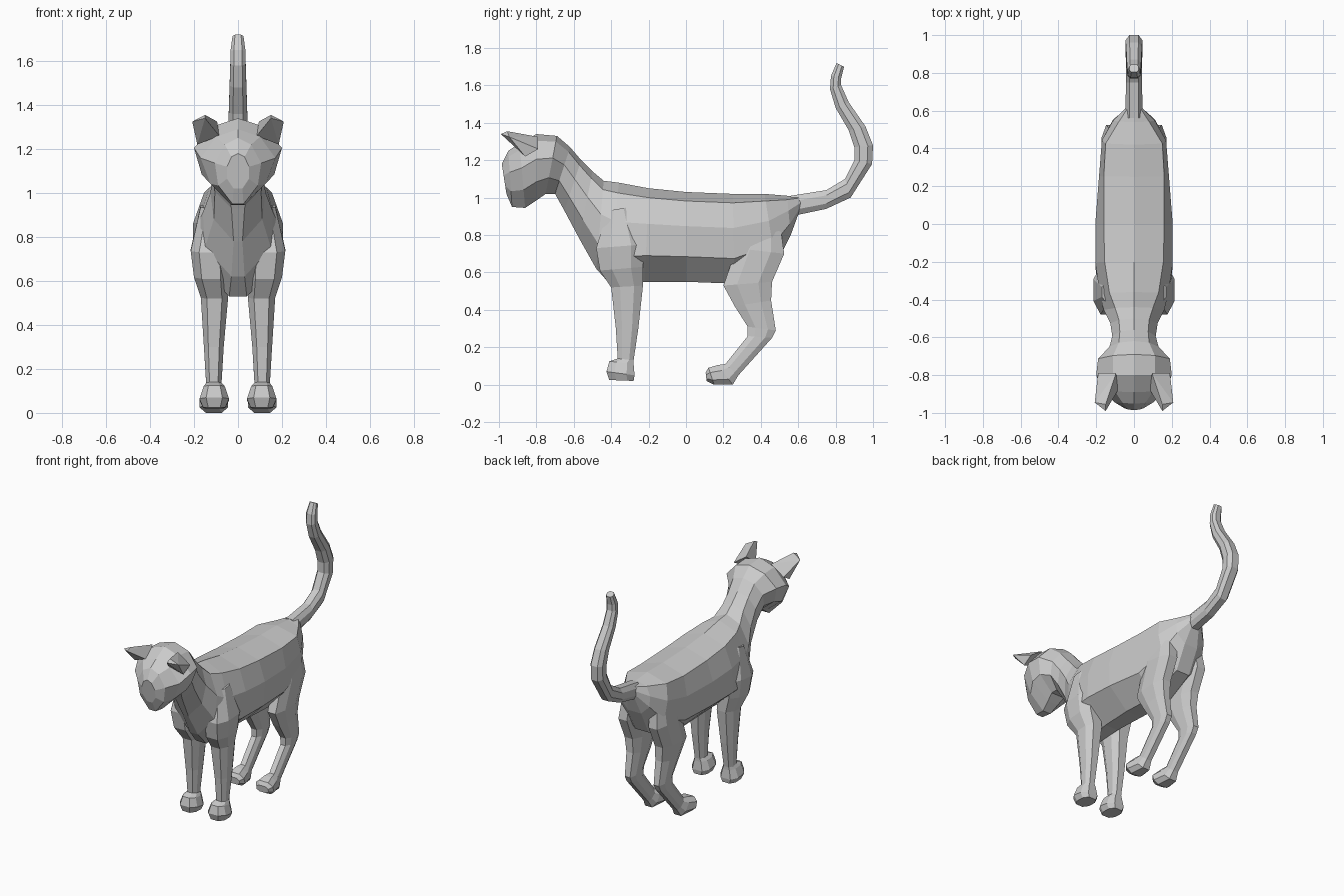
import bpy
import bmesh
from mathutils import Vector

default_cube = bpy.data.objects.get("Cube")
if default_cube:
    bpy.data.objects.remove(default_cube, do_unlink=True)

# One plain grey for the whole animal
GREY = (0.6, 0.6, 0.6, 1.0)
grey_fur = bpy.data.materials.new("grey_fur")
grey_fur.use_nodes = True
grey_fur.diffuse_color = GREY
grey_fur.node_tree.nodes["Principled BSDF"].inputs["Base Color"].default_value = GREY


def finish(name, mesh_builder):
    """Turn a bmesh into a flat-shaded object with outward normals."""
    bmesh.ops.remove_doubles(mesh_builder, verts=mesh_builder.verts, dist=0.001)
    bmesh.ops.recalc_face_normals(mesh_builder, faces=mesh_builder.faces)
    mesh = bpy.data.meshes.new(name)
    mesh_builder.to_mesh(mesh)
    mesh_builder.free()
    mesh.materials.append(grey_fur)
    obj = bpy.data.objects.new(name, mesh)
    bpy.context.collection.objects.link(obj)
    return obj


def ring(mesh_builder, start, end, heights, widths, centre_x):
    """Closed cross-section, symmetric about centre_x, running from start to end."""
    halves = []
    for sign in (1, -1):
        half = []
        for height, width in zip(heights, widths):
            y, z = start.lerp(end, height)
            half.append(mesh_builder.verts.new((centre_x + sign * width, y, z)))
        halves.append(half)
    return halves[0] + halves[1][::-1]


def loft(name, sections, heights):
    """Skin a list of (start, end, widths, centre_x) cross-sections and cap the ends."""
    mesh_builder = bmesh.new()
    rings = [ring(mesh_builder, Vector(start), Vector(end), heights, widths, centre_x)
             for start, end, widths, centre_x in sections]
    for lower, upper in zip(rings, rings[1:]):
        count = len(lower)
        for i in range(count):
            j = (i + 1) % count
            mesh_builder.faces.new((lower[i], lower[j], upper[j], upper[i]))
    mesh_builder.faces.new(rings[0])
    mesh_builder.faces.new(rings[-1])
    return finish(name, mesh_builder)


# Body, neck and head: top y, top z, bottom y, bottom z, then four half widths downwards
trunk_rows = [
    (.62, 1.01, .60, .91, .03, .045, .045, .03),
    (.54, 1.01, .56, .80, .08, .11, .11, .05),
    (.42, 1.02, .48, .64, .15, .17, .16, .05),
    (.25, 1.02, .26, .54, .16, .185, .175, .06),
    (.0, 1.03, .0, .55, .16, .205, .2, .06),
    (-.2, 1.05, -.22, .55, .155, .205, .205, .05),
    (-.36, 1.08, -.40, .53, .13, .18, .19, .04),
    (-.44, 1.09, -.48, .62, .10, .16, .15, .03),
    (-.5, 1.14, -.57, .78, .08, .125, .11, .02),
    (-.56, 1.2, -.65, .93, .075, .115, .105, .03),
    (-.62, 1.27, -.70, 1.02, .08, .13, .12, .05),
    (-.69, 1.33, -.75, 1.02, .11, .19, .16, .05),
    (-.8, 1.34, -.8, .985, .11, .2, .165, .04),
    (-.89, 1.29, -.86, .945, .10, .17, .125, .03),
    (-.95, 1.25, -.93, .95, .06, .105, .09, .025),
    (-.985, 1.18, -.96, 1.02, .03, .05, .05, .02),
]
loft("body_and_head",
     [(row[0:2], row[2:4], (0,) + row[4:], 0) for row in trunk_rows],
     (0, .1, .38, .72, 1))

# Eight-sided limbs share one rounded profile
LIMB_HEIGHTS = (0, .28, .72, 1)
LIMB_PROFILE = (.55, 1, 1, .55)


def limb(name, rows, side):
    """Rows hold front y, front z, back y, back z, centre x and half width."""
    sections = []
    for front_y, front_z, back_y, back_z, centre_x, width in rows:
        widths = [width * factor for factor in LIMB_PROFILE]
        sections.append(((front_y, front_z), (back_y, back_z), widths, side * centre_x))
    return loft(name, sections, LIMB_HEIGHTS)


# Tail: inner edge and outer edge of the curve
tail_rows = [
    (.56, 1.01, .56, .90, 0, .045),
    (.75, 1.04, .75, .94, 0, .043),
    (.85, 1.10, .88, 1.0, 0, .043),
    (.9, 1.2, .995, 1.18, 0, .045),
    (.9, 1.27, 1.0, 1.28, 0, .045),
    (.87, 1.36, .96, 1.38, 0, .042),
    (.8, 1.48, .87, 1.51, 0, .038),
    (.77, 1.58, .83, 1.6, 0, .035),
    (.775, 1.65, .83, 1.64, 0, .034),
    (.805, 1.72, .845, 1.7, 0, .025),
]
limb("tail", tail_rows, 1)

# Front leg from the shoulder down to the paw
front_rows = [
    (-.42, .93, -.30, .95, .11, .06),
    (-.48, .73, -.22, .75, .13, .085),
    (-.46, .61, -.23, .63, .122, .078),
    (-.40, .52, -.23, .53, .107, .062),
    (-.375, .3, -.255, .3, .11, .045),
    (-.365, .14, -.28, .13, .11, .035),
    (-.41, .125, -.28, .11, .108, .048),
    (-.425, .07, -.275, .05, .108, .067),
    (-.41, .025, -.28, .02, .108, .05),
]

# Hind leg from the thigh through the hock to the paw
hind_rows = [
    (.34, .92, .5, .88, .10, .05),
    (.27, .73, .525, .7, .115, .058),
    (.2, .53, .46, .55, .115, .054),
    (.26, .42, .455, .45, .11, .045),
    (.33, .31, .48, .29, .11, .036),
    (.33, .26, .46, .25, .11, .034),
    (.21, .11, .28, .05, .11, .033),
    (.17, .105, .25, .0, .11, .048),
    (.12, .09, .15, .0, .11, .065),
    (.105, .065, .11, .02, .11, .045),
]

# Ear corners: skull base first, then the blunt forward tip
ear_points = [
    (.095, -.79, 1.325), (.19, -.79, 1.26),
    (.085, -.88, 1.26), (.185, -.86, 1.22),
    (.15, -.99, 1.34), (.208, -.945, 1.325), (.15, -.955, 1.355),
]


def ear(name, side):
    mesh_builder = bmesh.new()
    for x, y, z in ear_points:
        mesh_builder.verts.new((side * x, y, z))
    bmesh.ops.convex_hull(mesh_builder, input=mesh_builder.verts)
    return finish(name, mesh_builder)


# Paired parts
for label, side in (("left", 1), ("right", -1)):
    limb(label + "_front_leg", front_rows, side)
    limb(label + "_hind_leg", hind_rows, side)
    ear(label + "_ear", side)
